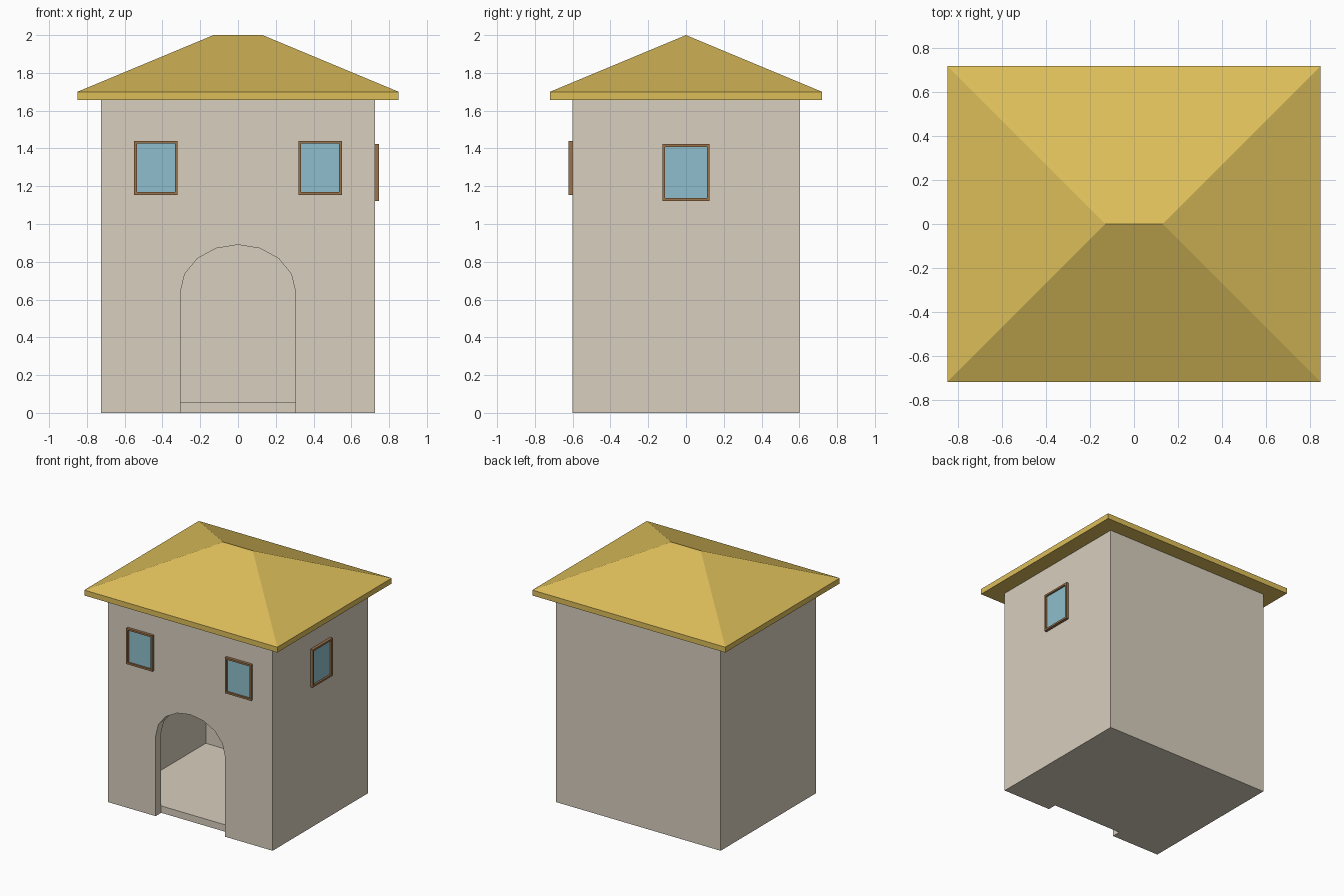
import bpy, bmesh, math
from mathutils import Matrix, Vector

if "Cube" in bpy.data.objects:
    bpy.data.objects.remove(bpy.data.objects["Cube"])


def material(name, rgb):
    m = bpy.data.materials.new(name)
    lin = [(c / 255 / 12.92) if c <= 10 else ((c / 255 + 0.055) / 1.055) ** 2.4 for c in rgb]
    m.diffuse_color = (*lin, 1)
    m.use_nodes = True
    m.node_tree.nodes["Principled BSDF"].inputs["Base Color"].default_value = m.diffuse_color
    return m


STONE = material("pale_stone", (216, 207, 190))
ROOF = material("straw_yellow", (220, 190, 90))
WOOD = material("brown_wood", (156, 115, 75))
GLASS = material("blue_glass", (141, 190, 204))


def finish(name, bm, *mats):
    bmesh.ops.recalc_face_normals(bm, faces=bm.faces)
    me = bpy.data.meshes.new(name)
    bm.to_mesh(me)
    bm.free()
    for m in mats:
        me.materials.append(m)
    ob = bpy.data.objects.new(name, me)
    bpy.context.collection.objects.link(ob)
    return ob


def box_bm(size, centre):
    bm = bmesh.new()
    mat = Matrix.Translation(centre) @ Matrix.Diagonal((*size, 1))
    bmesh.ops.create_cube(bm, size=1, matrix=mat)
    return bm


def cut(target, cutter):
    mod = target.modifiers.new("cut", 'BOOLEAN')
    mod.operation = 'DIFFERENCE'
    mod.solver = 'EXACT'
    mod.object = cutter
    bpy.context.view_layer.objects.active = target
    bpy.ops.object.modifier_apply(modifier=mod.name)
    bpy.data.objects.remove(cutter)


HX, HY, T, H = 0.725, 0.6, 0.07, 1.657

# Hollow walls
walls = finish("walls", box_bm((2 * HX, 2 * HY, H), (0, 0, H / 2)), STONE)
cut(walls, finish("room_cutter", box_bm((2 * (HX - T), 2 * (HY - T), 3), (0, 0, 1)), STONE))

# Arched doorway through the front wall
bm = bmesh.new()
prof = [(0.305, -0.2)]
prof += [(0.305 * math.cos(i * math.pi / 8), 0.64 + 0.25 * math.sin(i * math.pi / 8)) for i in range(9)]
prof += [(-0.305, -0.2)]
face = bm.faces.new([bm.verts.new((x, -0.9, z)) for x, z in prof])
ext = bmesh.ops.extrude_face_region(bm, geom=[face])
bmesh.ops.translate(bm, vec=(0, 0.8, 0), verts=[v for v in ext["geom"] if isinstance(v, bmesh.types.BMVert)])
cut(walls, finish("door_cutter", bm, STONE))

# Floor slab set behind the doorway
finish("floor", box_bm((2 * (HX - T), 2 * (HY - T), 0.055), (0, 0, 0.0275)), STONE)

# Hipped roof: eave slab, top extruded and drawn in to a ridge
bm = box_bm((1.7, 1.44, 0.043), (0, 0, 1.6785))
top = max(bm.faces, key=lambda f: f.calc_center_median().z)
ext = bmesh.ops.extrude_face_region(bm, geom=[top])
for v in [g for g in ext["geom"] if isinstance(g, bmesh.types.BMVert)]:
    v.co = Vector((math.copysign(0.13, v.co.x), 0, 2.0))
if top.is_valid:
    bmesh.ops.delete(bm, geom=[top], context='FACES_ONLY')
bmesh.ops.remove_doubles(bm, verts=bm.verts, dist=0.001)
bmesh.ops.dissolve_degenerate(bm, edges=bm.edges, dist=0.0005)
finish("roof", bm, ROOF)


# Windows: frame block with a recessed glass face
def window(name, width, height, place, angle):
    bm = box_bm((width, 0.022, height), (0, -0.011, 0))
    front = min(bm.faces, key=lambda f: f.calc_center_median().y)
    bmesh.ops.inset_region(bm, faces=[front], thickness=0.02)
    bmesh.ops.inset_region(bm, faces=[front], thickness=0.0, depth=0.0)
    for v in front.verts:
        v.co.y += 0.014
    front.material_index = 1
    bm.transform(Matrix.Translation(place) @ Matrix.Rotation(angle, 4, 'Z'))
    finish(name, bm, WOOD, GLASS)


for side, label in ((-1, "left"), (1, "right")):
    window("front_window_" + label, 0.23, 0.285, (side * 0.435, -HY, 1.297), 0)
window("side_window", 0.25, 0.30, (HX, 0, 1.273), math.pi / 2)
